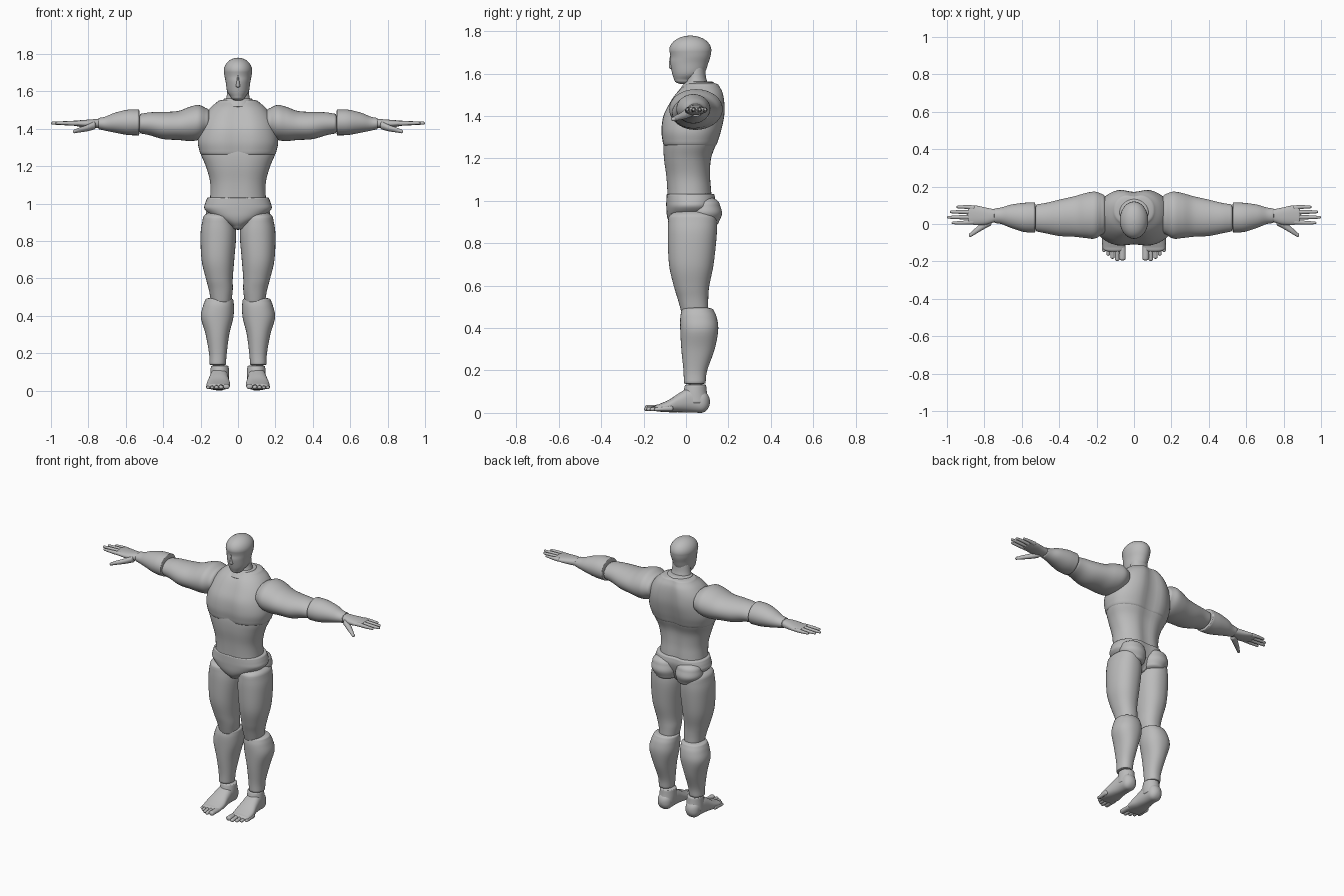
import bpy
import bmesh
from math import sin, cos, pi, exp, copysign
from mathutils import Vector

UNIT = 0.01      # profiles below are written in hundredths
SEGMENTS = 48
STEPS = 5

default_cube = bpy.data.objects.get("Cube")
if default_cube:
    bpy.data.objects.remove(default_cube, do_unlink=True)

grey = bpy.data.materials.new("plain_grey")
grey.use_nodes = True
grey.diffuse_color = (0.5, 0.5, 0.5, 1)
grey.node_tree.nodes["Principled BSDF"].inputs["Base Color"].default_value = grey.diffuse_color


def smooth_sections(sections):
    """Fill in between the given sections with a Catmull-Rom spline."""
    keys = [Vector(section) for section in sections]
    padded = [keys[0] * 2 - keys[1]] + keys + [keys[-1] * 2 - keys[-2]]
    result = []
    for before, start, end, after in zip(padded, padded[1:], padded[2:], padded[3:]):
        for step in range(STEPS):
            t = step / STEPS
            result.append((start * 2 + (end - before) * t
                           + (before * 2 - start * 5 + end * 4 - after) * t ** 2
                           + (start * 3 - before - end * 3 + after) * t ** 3) / 2)
    return result + [keys[-1]]


def dome(section, height):
    """Shrinking sections that round off an end."""
    along, low_a, high_a, low_b, high_b = section
    mid_a, mid_b = (low_a + high_a) / 2, (low_b + high_b) / 2
    half_a, half_b = (high_a - low_a) / 2, (high_b - low_b) / 2
    rounded = []
    for step in range(1, 8):
        angle = step / 7 * pi * 0.49
        size = cos(angle)
        rounded.append((along + height * sin(angle),
                        mid_a - half_a * size, mid_a + half_a * size,
                        mid_b - half_b * size, mid_b + half_b * size))
    return rounded


def loft(name, axis, sections, start_dome=1, end_dome=1, side=1,
         squareness=2, front_groove=0, back_groove=0):
    """Skin sections of (position, low a, high a, low b, high b) along an axis."""
    rings = smooth_sections(sections)
    rings = dome(rings[0], -start_dome)[::-1] + rings + dome(rings[-1], end_dome)
    bm = bmesh.new()
    loops = []
    for along, low_a, high_a, low_b, high_b in rings:
        loop = []
        for index in range(SEGMENTS):
            angle = 2 * pi * index / SEGMENTS
            ca, sb = cos(angle), sin(angle)
            a = copysign(abs(ca) ** (2 / squareness), ca)
            b = copysign(abs(sb) ** (2 / squareness), sb)
            b -= (back_groove if sb > 0 else -front_groove) * exp(-(ca / 0.22) ** 2)
            a = (low_a + high_a) / 2 + a * (high_a - low_a) / 2
            b = (low_b + high_b) / 2 + b * (high_b - low_b) / 2
            x, y, z = {"x": (along, a, b), "y": (a, along, b), "z": (a, b, along)}[axis]
            loop.append(bm.verts.new(Vector((x * side, y, z)) * UNIT))
        loops.append(loop)
    for lower, upper in zip(loops, loops[1:]):
        for i in range(SEGMENTS):
            j = (i + 1) % SEGMENTS
            bm.faces.new((lower[i], lower[j], upper[j], upper[i]))
    bm.faces.new(loops[0])
    bm.faces.new(loops[-1])
    bmesh.ops.recalc_face_normals(bm, faces=bm.faces)
    for face in bm.faces:
        face.smooth = True
    mesh = bpy.data.meshes.new(name)
    bm.to_mesh(mesh)
    bm.free()
    mesh.materials.append(grey)
    part = bpy.data.objects.new(name, mesh)
    bpy.context.collection.objects.link(part)
    return part


def centred(*rows):
    """Sections symmetric about the middle: (height, half width, front, back)."""
    return [(z, -half, half, front, back) for z, half, front, back in rows]


# Head and neck
loft("head", "z", centred((157, 3.8, -5.5, 4), (160, 5.8, -6.5, 8.5), (165, 6.6, -7.4, 10.5),
                          (168, 7.2, -7.3, 11.5), (171, 7.6, -7.9, 12)), 2, 7)
loft("neck", "z", centred((150, 8.5, -2, 13), (154, 7, -1, 11), (158, 6, 0, 9.5), (163, 5.5, 0, 9)))
loft("nose", "z", centred((163, 1.2, -8, -5), (165, 0.9, -8, -5), (168, 0.5, -7.6, -5)))

# Torso
loft("chest", "z", centred((127, 20.3, -11.6, 15.5), (133, 21.5, -12.4, 17.5), (140, 20.5, -11.5, 19),
                           (146, 18.5, -8.5, 19), (151, 15, -5, 18), (154.5, 11, -1, 16)),
     3, 1.5, squareness=2.3, front_groove=0.1, back_groove=0.14)
loft("abdomen", "z", centred((98, 15.5, -9, 13), (105, 14.8, -9.2, 12.5), (112, 15, -9.7, 12),
                             (120, 17.2, -10.8, 12.5), (127, 20, -11, 15), (133, 20, -10, 16)),
     squareness=2.3, front_groove=0.04, back_groove=0.12)
loft("collar", "z", centred((152, 9.5, -3.5, 14.5), (154, 8.5, -2, 14), (156, 7.5, -0.5, 13)), 1, 0.5)

# Pelvis
loft("pelvis", "z", centred((87.5, 3.5, -6, 9), (90, 8, -8, 11), (93, 13.5, -9, 12.5), (97, 17.8, -9.3, 14),
                            (100, 17.6, -9.3, 14.5), (103, 16.5, -9.2, 14)),
     1.5, 0.8, squareness=2.3, back_groove=0.1)

FINGERS = {"index": (1, 97.5), "middle": (3.7, 100), "ring": (6.3, 98.5), "little": (8.7, 95)}
TOES = [(6.2, 1.7, -18.5), (9, 1.2, -18.8), (11.5, 1.1, -17.6), (13.8, 1, -16), (16, 1, -14)]

for label, side in (("left", 1), ("right", -1)):
    # Buttock, thigh, shin
    loft(label + "_buttock", "z", [(90, 1, 14.5, 2, 15.5), (94, 0.3, 17, 1, 17), (98, 1, 16.5, 2, 16)],
         2.5, 4, side)
    loft(label + "_thigh", "z", [(48, 3.5, 14.5, -2.3, 10.5), (54, 2.8, 15.6, -4, 10.5),
                                 (60, 2.8, 17.2, -5.8, 11), (70, 2, 19.5, -8, 13),
                                 (84, 1, 20, -8.6, 14.5), (92, 2.5, 18.8, -8.3, 14.5)], 2, 4, side, 2.2)
    loft(label + "_shin", "z", [(14, 6.5, 15.3, -1, 9.2), (20, 6, 15.5, -1.2, 10), (30, 4.7, 17.3, -2.2, 13.5),
                                (39, 2.5, 19.8, -2.7, 15.2), (45, 2.2, 18.8, -2.7, 14.5),
                                (48.5, 2.5, 17.5, -2, 13)], 0.5, 1.5, side, 2.2)
    # Ankle, foot, toes
    loft(label + "_ankle", "z", [(5, 5, 15, -2, 11), (9, 4.8, 14.8, -1.5, 10), (13, 5, 14.5, -0.5, 9.5)],
         1, 0.7, side)
    loft(label + "_foot", "y", [(-13, 4.7, 16.5, 0.6, 4), (-8, 4.2, 16.8, 0.3, 6.2), (-3, 4.8, 15.8, 0.3, 9.5),
                                (2, 5.2, 15, 0.2, 12), (7, 5.5, 14.6, 0, 10.5)], 2, 4.3, side, 2.4)
    for number, (x, radius, tip) in enumerate(TOES, 1):
        base = tip + 7
        loft(f"{label}_toe_{number}", "y",
             [(tip, x - radius, x + radius, 0.8, 0.8 + radius * 1.7),
              (base, x - radius, x + radius, 0.8, 3.6)], 1, 1, side)
    # Upper arm and forearm
    loft(label + "_upper_arm", "x", [(17, -5.5, 16, 136, 151), (21, -7.8, 17.3, 134, 152.7),
                                     (26, -7.5, 16.5, 133.5, 151.7), (32, -6.8, 14.8, 134, 149.5),
                                     (40, -6.4, 13, 134.5, 149), (47, -5, 11.3, 136.5, 148.8),
                                     (52, -4, 10.5, 137.5, 148)], 3, 1, side)
    loft(label + "_forearm", "x", [(53, -4.6, 11.5, 136.5, 150.3), (59, -4.2, 11.3, 136.7, 150.2),
                                   (66, -2, 10.3, 138, 148.5), (71, 0, 8.8, 139, 146.5),
                                   (74.5, 0.5, 8.3, 139.8, 145.8)], 0.5, 0.4, side)
    # Palm, fingers, thumb
    loft(label + "_palm", "x", [(74, 1.2, 7.7, 140.5, 145.3), (79, -0.3, 8.7, 140.5, 145),
                                (84, -0.5, 9.8, 141, 144.6), (88, -0.2, 9.8, 141.7, 144.3)], 1, 1, side, 2.3)
    for finger, (y, tip) in FINGERS.items():
        spread = (y - 4.8) * 0.1
        loft(f"{label}_{finger}_finger", "x",
             [(86, y - 1.3, y + 1.3, 141.6, 144.2), (tip - 5, y + spread - 1, y + spread + 1, 142, 144),
              (tip - 0.8, y + spread - 0.7, y + spread + 0.7, 142.3, 143.8)], 1, 0.8, side)
    loft(label + "_thumb", "x", [(77, -1, 4, 139.6, 144), (81, -3.2, 1, 138.6, 142),
                                 (85, -5.6, -2.4, 138, 140.6), (87.5, -7, -4.8, 137.6, 139.5)], 1, 0.8, side)
